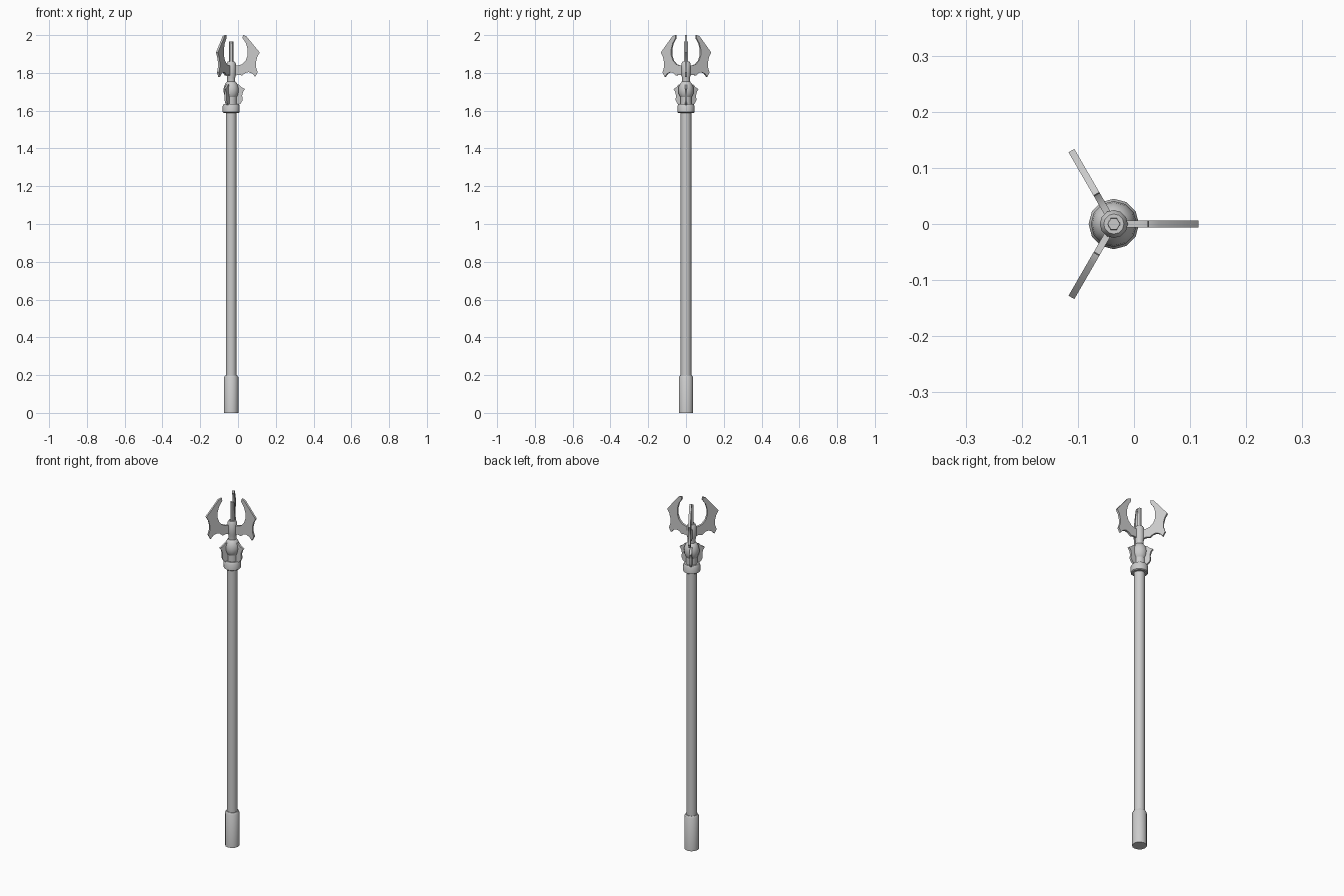
import bpy, bmesh, math
from mathutils import Matrix

if "Cube" in bpy.data.objects:
    bpy.data.objects.remove(bpy.data.objects["Cube"])

AXIS_X = -0.036  # staff axis, offset because the three blades are not symmetric in x


def finish(name, bm, smooth=True):
    bmesh.ops.recalc_face_normals(bm, faces=bm.faces)
    mesh = bpy.data.meshes.new(name)
    bm.to_mesh(mesh)
    bm.free()
    obj = bpy.data.objects.new(name, mesh)
    bpy.context.collection.objects.link(obj)
    obj.location.x = AXIS_X
    if smooth:
        bpy.ops.object.select_all(action='DESELECT')
        obj.select_set(True)
        bpy.context.view_layer.objects.active = obj
        bpy.ops.object.shade_smooth_by_angle(angle=math.radians(38))
    return obj


def lathe(name, profile, sides=12, smooth=True):
    """Closed turned solid from (radius, height) points, bottom to top."""
    bm = bmesh.new()
    rings = [[bm.verts.new((r * math.cos(math.tau * i / sides),
                            r * math.sin(math.tau * i / sides), z))
              for i in range(sides)] for r, z in profile]
    for low, high in zip(rings, rings[1:]):
        for i in range(sides):
            j = (i + 1) % sides
            bm.faces.new((low[i], low[j], high[j], high[i]))
    bm.faces.new(rings[0])
    bm.faces.new(rings[-1])
    return finish(name, bm, smooth)


def radial_plate(name, outline, thickness, angle):
    """Flat plate with an (r, z) outline, turned about the staff axis."""
    bm = bmesh.new()
    face = bm.faces.new([bm.verts.new((r, -thickness / 2, z)) for r, z in outline])
    ext = bmesh.ops.extrude_face_region(bm, geom=[face])
    moved = [g for g in ext['geom'] if isinstance(g, bmesh.types.BMVert)]
    bmesh.ops.translate(bm, verts=moved, vec=(0, thickness, 0))
    bmesh.ops.transform(bm, verts=bm.verts, matrix=Matrix.Rotation(angle, 4, 'Z'))
    return finish(name, bm)


# Staff: grip foot, shaft and collar
lathe("foot", [(0.038, 0), (0.038, 0.188), (0.032, 0.198), (0.026, 0.198)])
lathe("shaft", [(0.028, 0.19), (0.028, 1.60)])
lathe("collar", [(0.040, 1.588), (0.045, 1.592), (0.045, 1.625), (0.039, 1.635), (0.028, 1.635)])

# Head: stem, round bulb, socket and hexagonal spike
lathe("stem", [(0.030, 1.63), (0.030, 1.68)])
bulb = [(0.041 * math.cos(a), 1.708 + 0.055 * math.sin(a))
        for a in (math.radians(-80 + 20 * k) for k in range(9))]
lathe("bulb", bulb)
lathe("socket", [(0.021, 1.75), (0.021, 1.775), (0.025, 1.79), (0.025, 1.848),
                 (0.018, 1.86), (0.011, 1.86)])
lathe("spike", [(0.012, 1.85), (0.011, 1.966)], sides=6, smooth=False)

# Three curved blades with a small hooked fin below each
blade = [(0.015, 1.838), (0.035, 1.838), (0.058, 1.846), (0.077, 1.866),
         (0.087, 1.893), (0.087, 1.925), (0.078, 1.957), (0.060, 1.985),
         (0.062, 2.000), (0.080, 1.994), (0.151, 1.908),
         (0.138, 1.885), (0.131, 1.858), (0.131, 1.830), (0.140, 1.803),
         (0.127, 1.779), (0.112, 1.796), (0.093, 1.804), (0.075, 1.800),
         (0.058, 1.786), (0.040, 1.790), (0.015, 1.785)]
fin = [(0.025, 1.740), (0.043, 1.737), (0.055, 1.724), (0.073, 1.714),
       (0.063, 1.700), (0.058, 1.682), (0.060, 1.655), (0.052, 1.640),
       (0.038, 1.628), (0.025, 1.628)]
for k in range(3):
    turn = math.tau * k / 3
    radial_plate(f"blade_{k + 1}", blade, 0.012, turn)
    radial_plate(f"fin_{k + 1}", fin, 0.012, turn)
